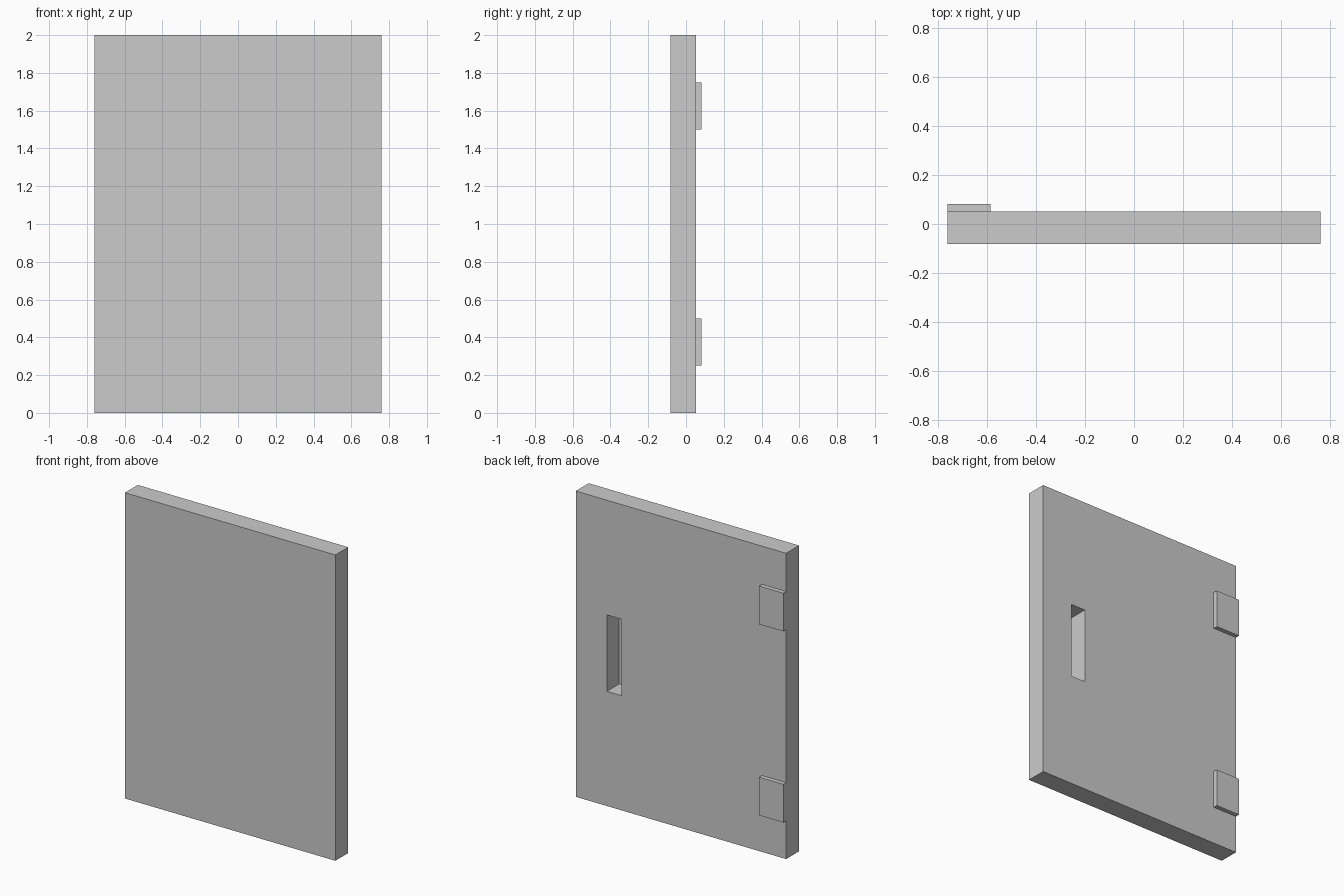
import bpy

if "Cube" in bpy.data.objects:
    bpy.data.objects.remove(bpy.data.objects["Cube"])


def box(name, lo, hi):
    """Axis-aligned box between two corners."""
    size = [b - a for a, b in zip(lo, hi)]
    mid = [(a + b) / 2 for a, b in zip(lo, hi)]
    bpy.ops.mesh.primitive_cube_add(size=1, location=mid)
    ob = bpy.context.object
    ob.name = name
    ob.scale = size
    bpy.ops.object.transform_apply(location=False, rotation=False, scale=True)
    return ob


HALF_W, FRONT, BACK = 0.761, -0.081, 0.052

# Door slab
door = box("door_panel", (-HALF_W, FRONT, 0), (HALF_W, BACK, 2))

# Recessed pull handle, cut from the back almost through the slab
cutter = box("handle_recess_cutter", (0.432, FRONT + 0.006, 0.75), (0.536, BACK + 0.1, 1.25))
cutter.hide_render = True
cut = door.modifiers.new("handle_recess", 'BOOLEAN')
cut.operation = 'DIFFERENCE'
cut.solver = 'EXACT'
cut.object = cutter
bpy.context.view_layer.objects.active = door
bpy.ops.object.modifier_apply(modifier=cut.name)
bpy.data.objects.remove(cutter)

# Hinge plates
for name, z in (("lower_hinge", 0.25), ("upper_hinge", 1.5)):
    box(name, (-HALF_W, BACK, z), (-0.586, 0.081, z + 0.25))
